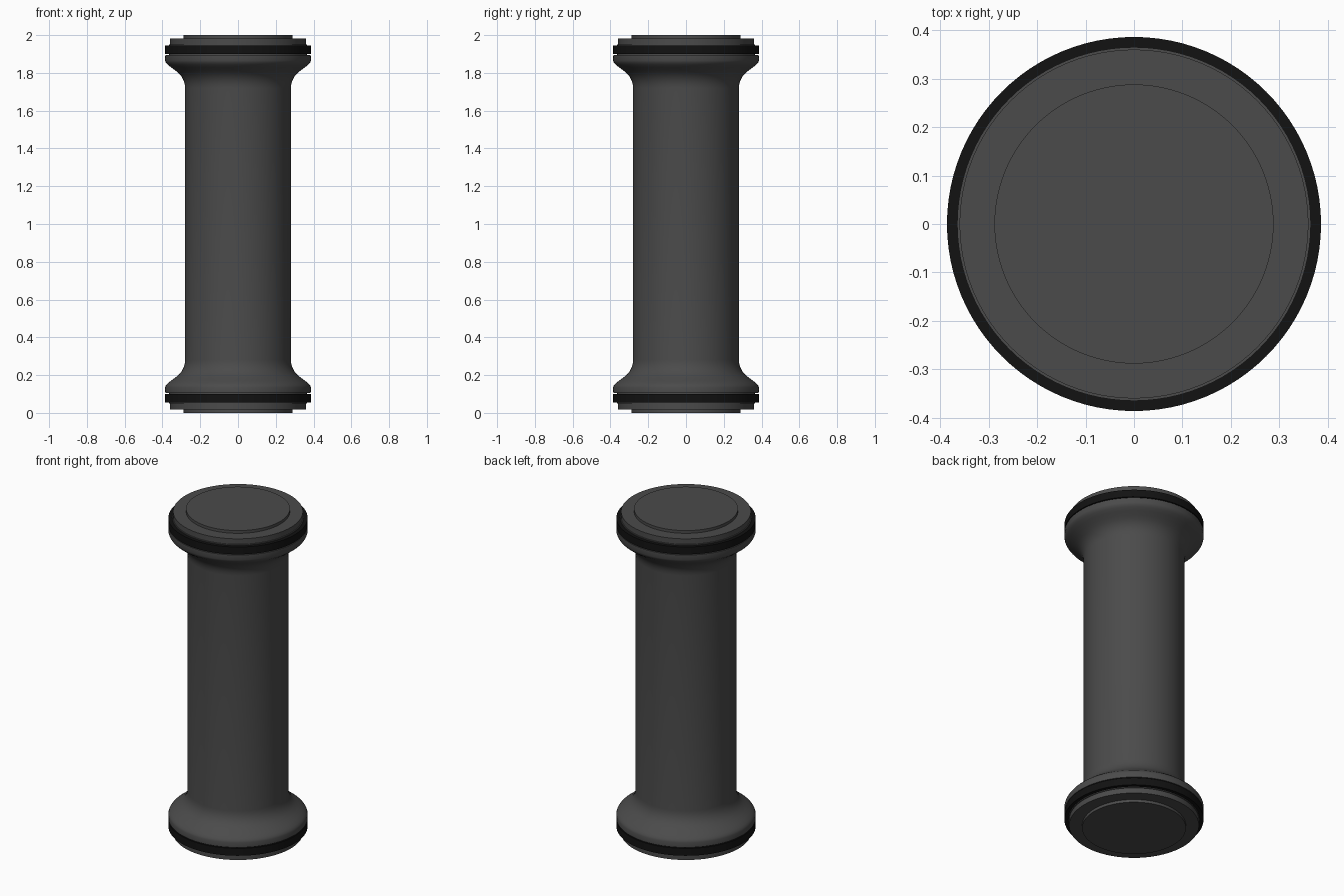
import bpy, bmesh, math

if "Cube" in bpy.data.objects:
    bpy.data.objects.remove(bpy.data.objects["Cube"])

SEG = 96


def material(name, v):
    m = bpy.data.materials.new(name)
    m.diffuse_color = (v, v, v, 1)
    m.use_nodes = True
    m.node_tree.nodes["Principled BSDF"].inputs["Base Color"].default_value = m.diffuse_color
    return m


def lathe(name, profile, mat, closed=False):
    """Revolve (radius, z) points, listed bottom to top on the outside, about z."""
    bm = bmesh.new()
    rings = []
    for r, z in profile:
        if r == 0:
            rings.append([bm.verts.new((0, 0, z))] * SEG)
        else:
            rings.append([bm.verts.new((r * math.cos(2 * math.pi * i / SEG),
                                        r * math.sin(2 * math.pi * i / SEG), z))
                          for i in range(SEG)])
    pairs = list(zip(rings, rings[1:]))
    if closed:
        pairs.append((rings[-1], rings[0]))
    for a, b in pairs:
        for i in range(SEG):
            j = (i + 1) % SEG
            bm.faces.new(dict.fromkeys((a[i], a[j], b[j], b[i])))
    bmesh.ops.recalc_face_normals(bm, faces=bm.faces)
    me = bpy.data.meshes.new(name)
    bm.to_mesh(me)
    bm.free()
    ob = bpy.data.objects.new(name, me)
    bpy.context.collection.objects.link(ob)
    me.materials.append(mat)
    bpy.ops.object.select_all(action='DESELECT')
    ob.select_set(True)
    bpy.context.view_layer.objects.active = ob
    bpy.ops.object.shade_smooth_by_angle(angle=math.radians(30))
    return ob


grey = material("dark_grey", 0.07)
black = material("black_rubber", 0.006)

# Spool body: stepped end cap, ring seat, flange, flared neck, shaft; mirrored
half = [(0, 0), (0.288, 0), (0.288, 0.017), (0.36, 0.017), (0.36, 0.05),
        (0.365, 0.05), (0.365, 0.105), (0.385, 0.105), (0.386, 0.135),
        (0.382, 0.145), (0.373, 0.156), (0.355, 0.17), (0.333, 0.186),
        (0.314, 0.202), (0.299, 0.219), (0.288, 0.24), (0.282, 0.26), (0.28, 0.28)]
lathe("spool_body", half + [(r, 2 - z) for r, z in reversed(half)], grey)

# Black seal ring at each end
for name, z0, z1 in (("lower_ring", 0.055, 0.1), ("upper_ring", 1.9, 1.945)):
    lathe(name, [(0.364, z0), (0.386, z0), (0.386, z1), (0.364, z1)], black, True)
